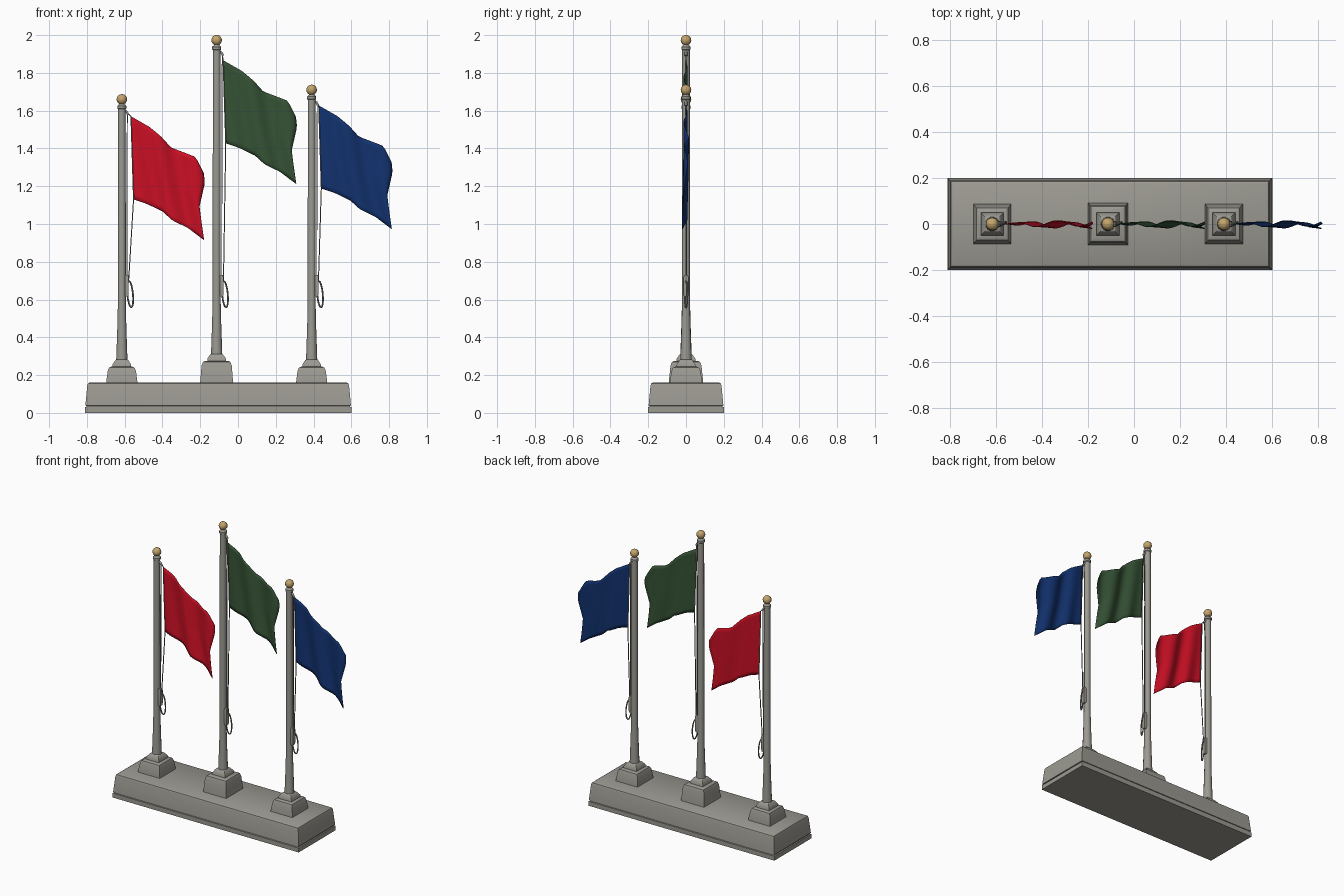
import bpy, bmesh, math
from mathutils import Vector

if "Cube" in bpy.data.objects:
    bpy.data.objects.remove(bpy.data.objects["Cube"])


def mat(name, c):
    m = bpy.data.materials.new(name)
    m.diffuse_color = (*c, 1)
    m.use_nodes = True
    m.node_tree.nodes["Principled BSDF"].inputs["Base Color"].default_value = m.diffuse_color
    return m


STONE = mat("warm grey", (0.33, 0.32, 0.285))
ROPE = mat("rope grey", (0.22, 0.22, 0.20))
GOLD = mat("gold", (0.55, 0.37, 0.15))
RED = mat("red", (0.60, 0.005, 0.018))
GREEN = mat("green", (0.036, 0.085, 0.036))
BLUE = mat("blue", (0.006, 0.032, 0.16))


def finish(bm, name, m, angle=35):
    bmesh.ops.recalc_face_normals(bm, faces=bm.faces)
    me = bpy.data.meshes.new(name)
    bm.to_mesh(me)
    bm.free()
    ob = bpy.data.objects.new(name, me)
    bpy.context.collection.objects.link(ob)
    me.materials.append(m)
    bpy.ops.object.select_all(action='DESELECT')
    ob.select_set(True)
    bpy.context.view_layer.objects.active = ob
    bpy.ops.object.shade_smooth_by_angle(angle=math.radians(angle))
    return ob


def loft(name, rings, m, angle=35):
    """Skin a list of closed point rings and cap both ends."""
    bm = bmesh.new()
    vs = [[bm.verts.new(p) for p in r] for r in rings]
    n = len(vs[0])
    for a, b in zip(vs, vs[1:]):
        for i in range(n):
            bm.faces.new((a[i], a[(i + 1) % n], b[(i + 1) % n], b[i]))
    bm.faces.new(vs[0])
    bm.faces.new(vs[-1])
    return finish(bm, name, m, angle)


def rect_stack(name, cx, profile, m):
    """Stacked rectangles from (half x, half y, z)."""
    s = ((-1, -1), (1, -1), (1, 1), (-1, 1))
    return loft(name, [[(cx + a * hx, b * hy, z) for a, b in s] for hx, hy, z in profile], m)


def lathe(name, cx, profile, m, n=12, angle=40):
    """Round part from (radius, z)."""
    return loft(name, [[(cx + r * math.cos(2 * math.pi * (i + .5) / n), r * math.sin(2 * math.pi * (i + .5) / n), z)
                        for i in range(n)] for r, z in profile], m, angle)


def tube(name, pts, r, m, cyclic=False):
    cu = bpy.data.curves.new(name, 'CURVE')
    cu.dimensions = '3D'
    cu.bevel_depth = r
    cu.bevel_resolution = 1
    cu.use_fill_caps = True
    sp = cu.splines.new('POLY')
    sp.points.add(len(pts) - 1)
    for p, q in zip(sp.points, pts):
        p.co = (*q, 1)
    sp.use_cyclic_u = cyclic
    ob = bpy.data.objects.new(name, cu)
    bpy.context.collection.objects.link(ob)
    cu.materials.append(m)
    bpy.ops.object.select_all(action='DESELECT')
    ob.select_set(True)
    bpy.context.view_layer.objects.active = ob
    bpy.ops.object.convert(target='MESH')
    return ob


def lerp_table(t, table):
    for (a, za), (b, zb) in zip(table, table[1:]):
        if t <= b:
            return za + (zb - za) * (t - a) / (b - a)
    return table[-1][1]


# drop of the flag's upper and lower edges along its length
TOP = [(0, 0), (.25, -.055), (.41, -.105), (.55, -.165), (.72, -.19), (.89, -.215), (1, -.30)]
LOW = [(0, -.44), (.2, -.465), (.42, -.505), (.55, -.55), (.77, -.59), (1, -.655)]
EDGE = [(0, 0), (.15, .006), (.5, -.022), (.8, -.008), (1, .002)]


def flag(name, x0, z0, m):
    bm = bmesh.new()
    nu, nv = 24, 16
    g = []
    for i in range(nu + 1):
        u = i / nu
        col = []
        for j in range(nv + 1):
            v = j / nv
            x = x0 + .385 * u + lerp_table(v, EDGE) * u ** 3 + .014 * v * (1 - u)
            z = z0 + lerp_table(u, TOP) * (1 - v) + lerp_table(u, LOW) * v
            y = .013 * math.sin(u * 13 - v * 2.6) * min(1, u * 3) - .012 * u * (v - .3)
            col.append(bm.verts.new((x, y, z)))
        g.append(col)
    for i in range(nu):
        for j in range(nv):
            bm.faces.new((g[i][j], g[i + 1][j], g[i + 1][j + 1], g[i][j + 1]))
    bmesh.ops.smooth_vert(bm, verts=[v for v in bm.verts if not v.is_boundary], factor=.4,
                          use_axis_x=True, use_axis_y=True, use_axis_z=True)
    ob = finish(bm, name, m, 60)
    so = ob.modifiers.new("cloth thickness", 'SOLIDIFY')
    so.thickness = .003
    so.offset = 0


# long stone base: plinth, groove, tapered block with softened top edge
rect_stack("base_block", -.105, [(.705, .2, 0), (.705, .2, .03), (.698, .194, .032), (.698, .194, .037),
                                 (.703, .198, .039), (.693, .188, .145), (.689, .184, .156),
                                 (.680, .176, .161)], STONE)

# x, pedestal top, ball centre, flag corner offset, flag corner height
POLES = [("left", -.615, .245, 1.66, .048, 1.57, RED),
         ("middle", -.113, .275, 1.973, .034, 1.867, GREEN),
         ("right", .390, .245, 1.71, .037, 1.628, BLUE)]

for side, x, pt, zb, fx, fz, col in POLES:
    # pedestal
    w = .088 if side == "middle" else .083
    rect_stack(side + "_pedestal", x, [(w, w + .004, .155), (w - .002, w + .002, .175), (w - .008, w - .006, pt - .025),
                                       (w - .015, w - .013, pt - .006), (w - .027, w - .025, pt)], STONE)
    # stepped foot under the pole
    rect_stack(side + "_foot", x, [(.050, .050, pt - .005), (.049, .049, pt + .012), (.034, .034, pt + .034),
                                   (.028, .028, pt + .038)], STONE)
    # tapered pole with cap collar
    zt = zb - .027
    lathe(side + "_pole", x, [(.032, pt), (.030, pt + .06), (.025, pt + .2), (.022, pt + .32), (.021, zt - .04),
                              (.021, zt - .025), (.025, zt - .022), (.025, zt - .008), (.016, zt), (.012, zt + .008)],
          STONE)
    # finial ball
    bm = bmesh.new()
    bmesh.ops.create_uvsphere(bm, u_segments=12, v_segments=8, radius=.028)
    bmesh.ops.translate(bm, verts=bm.verts, vec=Vector((x, 0, zb)))
    finish(bm, side + "_finial_ball", GOLD, 60)
    # pulley arm
    tube(side + "_pulley_arm", [(x + .012, 0, zt - .03), (x + .026, 0, zt - .04), (x + .034, 0, zt - .055)],
         .007, STONE)
    # halyard: one run along the flag, one straight run down the pole
    a = (x + .030, 0, zt - .045)
    tube(side + "_flag_rope", [a, (x + fx, 0, fz), (x + fx + .014, 0, fz - .44), (x + .036, 0, .70)], .003, ROPE)
    tube(side + "_return_rope", [a, (x + .028, .004, fz - .1), (x + .027, .004, .70)], .0025, ROPE)
    # cleat plate and horns
    rect_stack(side + "_cleat", x + .026, [(.008, .011, .615), (.010, .013, .63), (.010, .013, .715),
                                           (.008, .011, .73)], STONE)
    # hanging rope coil
    tube(side + "_rope_coil", [(x + .044 + .015 * math.sin(t) - .006 * math.cos(t), .008 * math.sin(t),
                                .628 + .07 * math.cos(t)) for t in [k * math.pi / 8 for k in range(16)]],
         .0045, ROPE, True)
    flag(side + "_flag", x + fx, fz, col)
